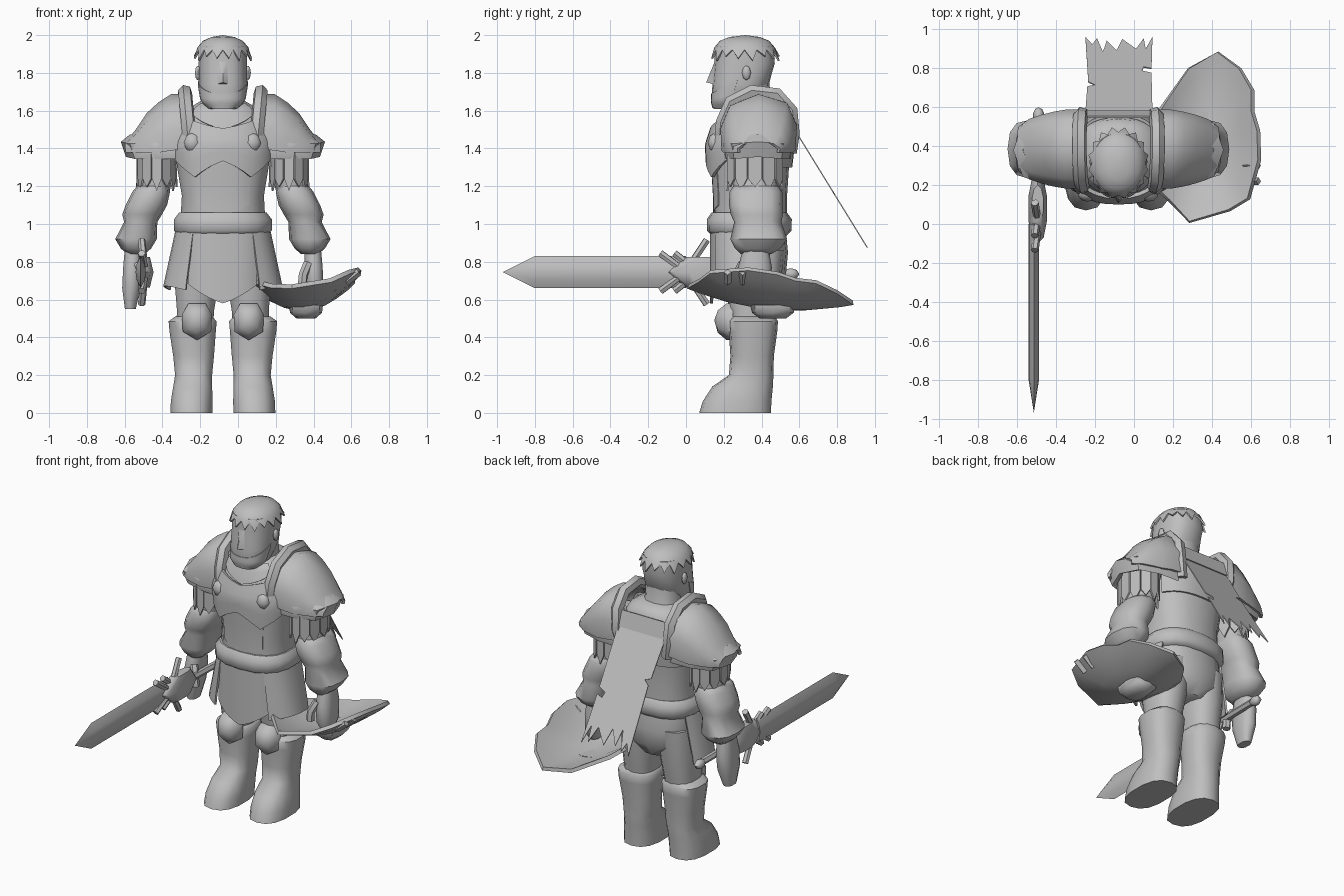
import bpy, bmesh, math

CX = -0.08  # body centre line
mat = bpy.data.materials.new("plain_grey")
mat.diffuse_color = (0.52, 0.52, 0.52, 1)


def make(name, verts, faces, thick=0, offset=1):
    me = bpy.data.meshes.new(name)
    me.from_pydata(verts, [], faces)
    bm = bmesh.new()
    bm.from_mesh(me)
    bmesh.ops.recalc_face_normals(bm, faces=bm.faces)
    bm.to_mesh(me)
    bm.free()
    ob = bpy.data.objects.new(name, me)
    bpy.context.collection.objects.link(ob)
    me.materials.append(mat)
    if thick:
        m = ob.modifiers.new("thickness", 'SOLIDIFY')
        m.thickness, m.offset = thick, offset
    return ob


def grid(rows, closed):
    n = len(rows[0])
    return [(i * n + j, i * n + (j + 1) % n, (i + 1) * n + (j + 1) % n, (i + 1) * n + j)
            for i in range(len(rows) - 1) for j in range(n if closed else n - 1)]


def flat(rows):
    return [v for r in rows for v in r]


def on_ring(s, a, off=0, p=0.8):
    # point on a rounded-box ring; angle 0 faces the front
    sx, cy = math.sin(a), math.cos(a)
    return (s[0] + (s[3] + off) * math.copysign(abs(sx) ** p, sx),
            s[1] - (s[4] + off) * math.copysign(abs(cy) ** p, cy), s[2])


def loft(name, secs, n=14, p=0.8):
    # sections are (x, y, z, half width, half depth)
    rows = [[on_ring(s, 2 * math.pi * j / n, 0, p) for j in range(n)] for s in secs]
    faces = grid(rows, True)
    faces += [tuple(range(n)), tuple(range((len(secs) - 1) * n, len(secs) * n))]
    return make(name, flat(rows), faces)


def section_at(secs, z):
    ss = sorted(secs, key=lambda s: s[2])
    for a, b in zip(ss, ss[1:]):
        if z <= b[2]:
            t = max(0, (z - a[2]) / (b[2] - a[2]))
            return [u + (v - u) * t for u, v in zip(a, b)]
    return list(ss[-1])


def shell(name, secs, a0, a1, bottom, top, off=0.01, n=12, rows=6, thick=0.015):
    # plate following a loft, with shaped upper and lower edges
    g = []
    for i in range(rows + 1):
        row = []
        for j in range(n + 1):
            u = 2 * j / n - 1
            z = bottom(u) + (top(u) - bottom(u)) * i / rows
            s = section_at(secs, z)
            s[2] = z
            row.append(on_ring(s, math.radians(a0 + (a1 - a0) * j / n), off))
        g.append(row)
    return make(name, flat(g), grid(g, False), thick)


def tube(name, pts, r, res=1):
    cu = bpy.data.curves.new(name, 'CURVE')
    cu.dimensions, cu.bevel_depth, cu.bevel_resolution, cu.use_fill_caps = '3D', r, res, True
    sp = cu.splines.new('POLY')
    sp.points.add(len(pts) - 1)
    for q, co in zip(sp.points, pts):
        q.co = (*co, 1)
    ob = bpy.data.objects.new(name, cu)
    bpy.context.collection.objects.link(ob)
    cu.materials.append(mat)
    return ob


def ball(name, loc, size):
    secs = [(loc[0], loc[1], loc[2] + size[2] * math.sin(t), size[0] * math.cos(t), size[1] * math.cos(t))
            for t in (-1.4, -0.8, 0, 0.8, 1.4)]
    return loft(name, secs, 10, 1)


# torso, belt and hips
torso = [(CX, .34, .92, .22, .19), (CX, .34, 1.06, .225, .195), (CX, .34, 1.15, .22, .195), (CX, .34, 1.3, .245, .205),
         (CX, .345, 1.42, .26, .215), (CX, .36, 1.54, .235, .19), (CX, .37, 1.61, .19, .17), (CX, .37, 1.65, .12, .12)]
loft("torso", torso, 18)
loft("belt", [(CX, .335, .94, .235, .2), (CX, .335, .965, .262, .224), (CX, .335, 1.025, .262, .225),
              (CX, .335, 1.06, .235, .2)], 18)
loft("hips", [(CX, .35, .66, .1, .13), (CX, .35, .74, .21, .18), (CX, .35, .85, .235, .19), (CX, .34, .95, .23, .19)], 16)
loft("neck", [(CX, .36, 1.55, .14, .13), (CX, .34, 1.66, .11, .11), (CX, .33, 1.76, .11, .11)], 12)

# chest, belly and collar plates
zig = lambda u: 1.25 + .09 * (abs(abs(u) - .375) / .4)
shell("breast_plate", torso, -80, 80, zig, lambda u: 1.5 + .1 * abs(u), .01, n=16, thick=.02)
shell("belly_plate", torso, -34, 34, lambda u: 1.05 + .05 * abs(u), lambda u: 1.32, .002, rows=3, thick=.01)
shell("back_plate", torso, 115, 245, lambda u: 1.3, lambda u: 1.58, .002)
shell("collar", torso, -45, 45, lambda u: 1.5 + .08 * abs(u), lambda u: 1.63, .002, thick=.008)
for x in (-.16, .155):
    ball("chest_stud", (CX + x, .155, 1.43), (.05, .04, .052))

# skirt plates
skirt = [(CX, .33, .55, .31, .185), (CX, .33, .67, .30, .19), (CX, .335, .97, .235, .195)]
front = [(CX, .335, .55, .24, .2), (CX, .335, .97, .245, .2)]
shell("front_skirt_plate", front, -42, 42, lambda u: .58 + .1 * abs(u), lambda u: .96, .008)
for s in (-1, 1):
    shell("side_skirt_plate", skirt, s * 34, s * 118, lambda u: .67 - .02 * u * u, lambda u: .96, .004, 8, thick=.012)

# head
head = [(CX, .215, 1.61, .07, .07), (CX, .25, 1.65, .115, .115), (CX, .29, 1.74, .13, .15),
        (CX, .30, 1.80, .128, .155), (CX, .31, 1.85, .13, .16), (CX, .31, 1.94, .125, .155)]
loft("head", head, 18, .8)
shell("beard", head, -85, 85, lambda u: 1.615, lambda u: 1.69 + .07 * u * u, 0, thick=.004)
make("nose", [(CX - .02, .152, 1.86), (CX + .02, .152, 1.86), (CX - .03, .146, 1.74),
              (CX + .03, .146, 1.74), (CX, .107, 1.75), (CX, .14, 1.83)],
     [(0, 1, 5), (0, 5, 4, 2), (1, 3, 4, 5), (2, 4, 3), (0, 2, 3, 1)])
for s in (-1, 1):
    ball("ear", (CX + s * .133, .32, 1.80), (.016, .024, .038))

# hair with ragged spikes
N = 32
rows = [[on_ring((CX, .31, z, rx, ry), 2 * math.pi * j / N, 0, .95) for j in range(N)]
        for z, rx, ry in [(1.99, .06, .08), (1.97, .105, .13), (1.935, .135, .16)]]
rows.append([on_ring((CX, .315, 1.865 + .012 * (j % 3), .157, .185) if j % 2 else (CX, .31, 1.922, .138, .163),
                     2 * math.pi * j / N, 0, .95) for j in range(N)])
make("hair", flat(rows) + [(CX, .315, 2.0)], grid(rows, True) + [(j, (j + 1) % N, 4 * N) for j in range(N)], .01, -1)

for s in (-1, 1):
    X = lambda d: CX + s * d
    # shoulder armour: arched shell, rim and upright band
    rows = []
    for d, hy, zt, zb in [(.18, .185, 1.67, 1.40), (.27, .185, 1.67, 1.39), (.33, .175, 1.63, 1.38),
                          (.39, .16, 1.575, 1.38), (.45, .14, 1.485, 1.38), (.505, .10, 1.42, 1.38)]:
        arch = [(-.97, 0), (-1, .4), (-.75, .8), (0, 1), (.75, .85), (1, .45), (.95, 0)]
        rows.append([(X(d), .385 + hy * a, zb + (zt - zb) * b) for a, b in arch])
    make("shoulder_plate", flat(rows), grid(rows, False), .018)
    # flared rim, swept along the lower edge of the shell
    path = [(.19, -.165, 0), (.33, -.16, 0), (.455, -.12, 0), (.5, 0, .01), (.455, .12, 0), (.33, .16, 0), (.19, .165, 0)]
    rows = [[(X(d + k * d * .09), .38 + y * (1 + k * .16), 1.39 + dz + h) for k, h in
             [(-.2, .075), (.9, .035), (.3, -.045), (-.4, -.03)]] for d, y, dz in path]
    make("shoulder_rim", flat(rows), grid(rows, True) + [(0, 1, 2, 3), (24, 25, 26, 27)])
    tube("shoulder_band", [(X(a), b, c) for a, b, c in [
        (.15, .215, 1.36), (.175, .185, 1.42), (.185, .195, 1.54), (.195, .24, 1.645), (.2, .35, 1.7),
        (.2, .48, 1.685), (.195, .555, 1.6), (.19, .565, 1.48), (.17, .55, 1.38)]], .038, 1)

    # leather strips around the upper arm
    v, f = [], []
    for k in range(12):
        a, w, i = 2 * math.pi * k / 12, .24, len(v)
        for da, z in [(-w, 1.42), (w, 1.42), (w, 1.24), (0, 1.175 + .02 * (k % 2)), (-w, 1.24)]:
            r = .004 * (k % 2)
            v.append((X(.35 + (.105 + r) * math.sin(a + da)), .365 - (.15 + r) * math.cos(a + da), z))
        f.append(tuple(range(i, i + 5)))
    make("arm_strips", v, f, .01)

    # arm, forearm guard and hand
    loft("upper_arm", [(X(.31), .37, 1.5, .1, .13), (X(.34), .365, 1.3, .09, .125), (X(.38), .37, 1.12, .085, .11)], 12)
    loft("forearm_guard", [(X(.37), .37, 1.2, .085, .12), (X(.38), .37, 1.17, .1, .14), (X(.405), .37, 1.1, .11, .142),
                           (X(.428), .375, 1.05, .105, .138), (X(.435), .38, 1.01, .088, .125), (X(.46), .385, .92, .11, .15),
                           (X(.46), .38, .87, .08, .12), (X(.46), .37, .84, .045, .08)], 12)
    low = .55 if s < 0 else .60
    loft("hand", [(X(.475), .37, .88, .045, .065), (X(.48), .365, .77, .05, .09),
                  (X(.485), .36, .66, .05, .085), (X(.49), .355, low, .03, .05)], 10)
    tube("thumb", [(X(.45), .3, .79), (X(.425), .27, .73), (X(.42), .27, .67)], .025)

    # legs, boots and knee plates
    loft("thigh", [(X(.13), .355, .86, .115, .165), (X(.14), .355, .66, .115, .145), (X(.145), .355, .54, .1, .125),
                   (X(.15), .355, .44, .1, .11)], 14)
    loft("boot", [(X(.155), .355, .51, .1, .115), (X(.16), .355, .485, .13, .132), (X(.16), .355, .43, .125, .128),
                  (X(.155), .35, .30, .11, .115), (X(.155), .345, .2, .1, .118), (X(.16), .3, .14, .105, .16),
                  (X(.165), .27, .06, .113, .182), (X(.167), .26, 0, .113, .19)], 14)
    hexa = [(0, -.1), (.075, -.055), (.08, .035), (.045, .095), (-.045, .095), (-.08, .035), (-.075, -.055)]
    rows = [[(X(.137 + k * a), y, .485 + k * b) for a, b in hexa] for k, y in [(1, .25), (1, .215), (.6, .168)]]
    make("knee_plate", flat(rows) + [(X(.137), .15, .49)],
         grid(rows, True) + [(14 + j, 14 + (j + 1) % 7, 21) for j in range(7)])

# ragged cape hanging off the back
edge = [(-.25, 0), (.095, 0), (.09, .52), (.04, .55), (.05, .6), (.09, .58), (.095, 1), (.06, .84), (.05, .98), (.01, .84),
        (-.06, .97), (-.09, .82), (-.14, .95), (-.16, .8), (-.19, .98), (-.215, .9), (-.25, 1),
        (-.235, .4), (-.2, .36), (-.24, .34)]
make("cape", [(x, .575 + .385 * t, 1.5 - .625 * t) for x, t in edge], [tuple(range(len(edge)))], .006, 0)
make("cape_collar", [(-.25, .575, 1.5), (.095, .575, 1.5), (.09, .545, 1.6), (-.25, .545, 1.6)], [(0, 1, 2, 3)], .01)

# shield: shallow bowl carried face down
rim = [(.14, .6), (.28, .8), (.43, .885), (.545, .8), (.61, .69), (.61, .58), (.64, .48), (.645, .33), (.59, .13),
       (.49, .07), (.285, .01), (.18, .12), (.075, .22), (.08, .45)]
sc = (.36, .42)
rows = []
for k in (1, .85, .5, .15):
    row = []
    for x, y in rim:
        px, py = sc[0] + k * (x - sc[0]), sc[1] + k * (y - sc[1])
        row.append((px, py, .62 + 1.1 * (px - .3) ** 2 - .12 * (py - .42) - .06 * (1 - k * k)))
    rows.append(row)
n = len(rim)
make("shield", flat(rows), grid(rows, True) + [tuple(range(3 * n, 4 * n))], .024, 0)
loft("shield_boss", [(.36, .46, .5, .05, .07), (.36, .46, .53, .085, .11), (.36, .46, .57, .09, .12)], 8, .6)
for y in (.22, .3):
    tube("shield_clip", [(.57, y, .69), (.64, y, .745)], .02, 0)

# sword pointing forward
SX, SZ = -.515, .745
rim = [(0, .085), (.022, .04), (.027, 0), (.022, -.04), (0, -.085), (-.022, -.04), (-.027, 0), (-.022, .04)]
rows = [[(SX + a, y, SZ + b) for a, b in rim] for y in (0, -.8)]
make("blade", flat(rows) + [(SX, -.97, SZ)],
     grid(rows, True) + [tuple(range(8))] + [(8 + j, 8 + (j + 1) % 8, 16) for j in range(8)])
# guard: two forward chevrons and one swept back
for y, h, b in [(-.135, .1, .11), (-.06, .1, .1), (.11, .17, -.1)]:
    tube("guard", [(SX + .005, y, SZ + h), (SX + .02, y + b, SZ + .02), (SX + .02, y + b, SZ - .02),
                   (SX + .005, y, SZ - h)], .02)
loft("hilt_block", [(SX + .02, .1, SZ - .08, .03, .1), (SX + .02, .08, SZ, .05, .18),
                    (SX + .02, .1, SZ + .08, .03, .1)], 10, .9)
tube("grip", [(SX + .015, .1, SZ), (SX + .025, .53, SZ - .005)], .022)
ball("pommel", (SX + .025, .555, SZ - .01), (.03, .045, .03))

# smooth shading with sharp edges kept
bpy.ops.object.select_all(action='SELECT')
bpy.context.view_layer.objects.active = bpy.data.objects["torso"]
bpy.ops.object.convert(target='MESH')
bpy.ops.object.shade_smooth_by_angle(angle=math.radians(50))
